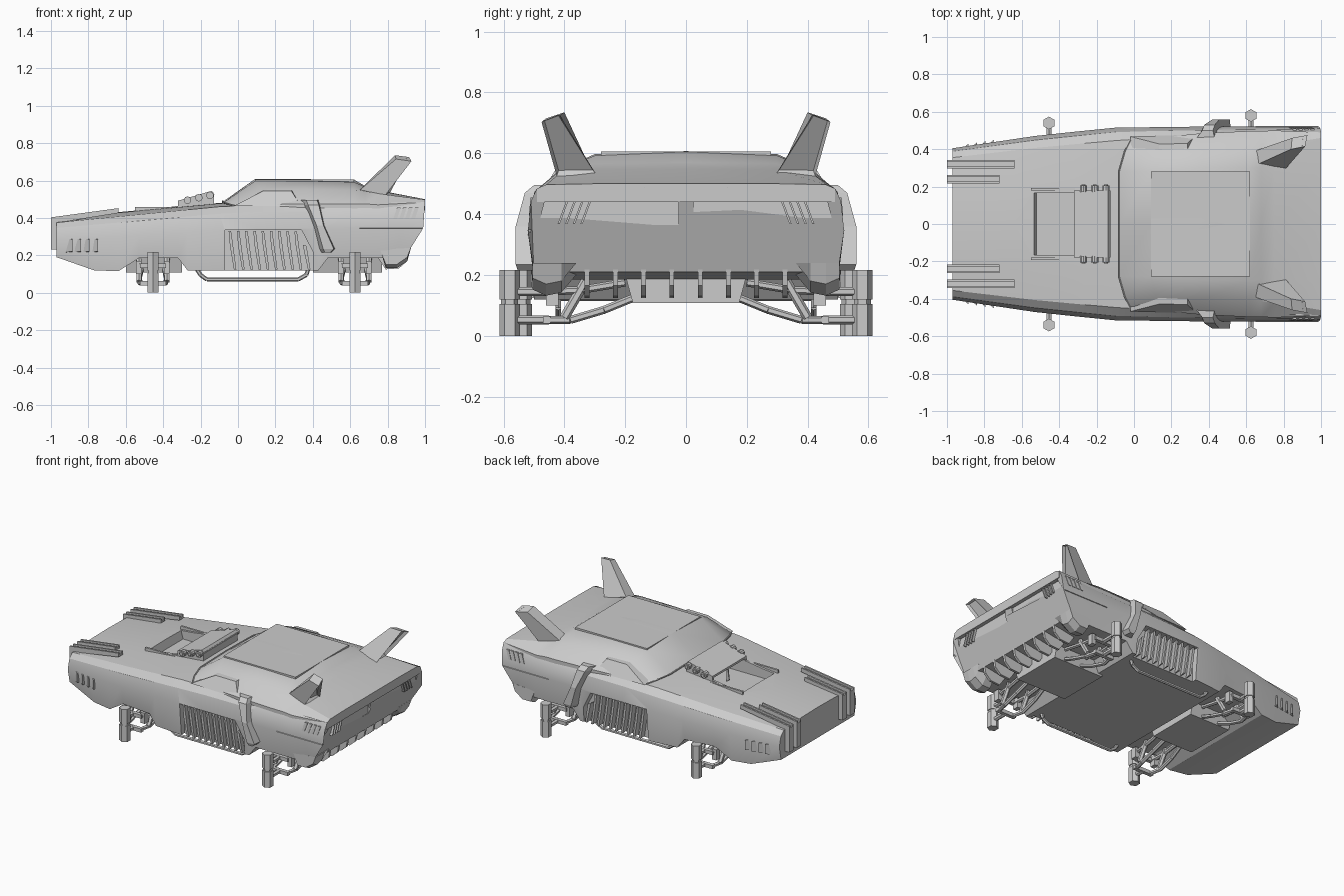
import bpy, bmesh, math
from mathutils import Vector

if "Cube" in bpy.data.objects:
    bpy.data.objects.remove(bpy.data.objects["Cube"])


def finish(name, bm, smooth=False):
    bmesh.ops.recalc_face_normals(bm, faces=bm.faces)
    me = bpy.data.meshes.new(name)
    bm.to_mesh(me)
    bm.free()
    ob = bpy.data.objects.new(name, me)
    bpy.context.collection.objects.link(ob)
    if smooth:
        bpy.ops.object.select_all(action='DESELECT')
        ob.select_set(True)
        bpy.context.view_layer.objects.active = ob
        bpy.ops.object.shade_smooth_by_angle(angle=math.radians(28))
    return ob


def loft(name, rings, smooth=False):
    bm = bmesh.new()
    vs = [[bm.verts.new(p) for p in r] for r in rings]
    n = len(rings[0])
    for a, b in zip(vs, vs[1:]):
        for i in range(n):
            j = (i + 1) % n
            bm.faces.new((a[i], a[j], b[j], b[i]))
    bm.faces.new(vs[0])
    bm.faces.new(vs[-1])
    return finish(name, bm, smooth)


def hull(name, pts):
    bm = bmesh.new()
    for p in pts:
        bm.verts.new(p)
    bmesh.ops.convex_hull(bm, input=bm.verts)
    return finish(name, bm)


def prism(name, poly, y0, y1):
    return loft(name, [[(x, y, z) for x, z in poly] for y in (y0, y1)])


def box(name, x0, x1, y0, y1, z0, z1):
    return prism(name, [(x0, z0), (x1, z0), (x1, z1), (x0, z1)], y0, y1)


def rod(name, a, b, r, sides=6):
    a, b = Vector(a), Vector(b)
    q = (b - a).to_track_quat('Z', 'Y')
    ring = [q @ Vector((r * math.cos(t), r * math.sin(t), 0))
            for t in (2 * math.pi * (i + .5) / sides for i in range(sides))]
    return loft(name, [[p + v for v in ring] for p in (a, b)])


def path(name, pts, r):
    for a, b in zip(pts, pts[1:]):
        rod(name, a, b, r)


def lerp(keys, x):
    for (a, u), (b, v) in zip(keys, keys[1:]):
        if x <= b:
            return u + (v - u) * (x - a) / (b - a)
    return keys[-1][1]


def cut(target, cutters):
    bpy.context.view_layer.objects.active = target
    for c in cutters:
        m = target.modifiers.new("cut", 'BOOLEAN')
        m.operation, m.solver, m.object = 'DIFFERENCE', 'EXACT', c
        bpy.ops.object.modifier_apply(modifier=m.name)
        bpy.data.objects.remove(c)


WIDTH = [(-.97, .405), (-.5, .475), (-.1, .515), (.3, .52), (1, .52)]
SHOULDER = [(-.97, .355), (-.5, .41), (0, .455), (1, .49)]
SHOULDER_Z = [(-.97, .375), (-.05, .465), (.43, .475), (1, .485)]
TOP = [(-.97, .393), (-.65, .43), (-.05, .485), (.43, .485), (1, .49)]
BELT = [(-.97, .28), (.1, .345), (1, .345)]
BOTTOM = [(-.97, .19), (-.77, .12), (-.64, .115), (-.53, .185), (-.32, .185),
          (-.27, .12), (.43, .12), (.48, .185), (.76, .185), (.9, .21), (1, .21)]

# main body shell
rings = []
for x in (-.97, -.77, -.64, -.53, -.32, -.27, -.1, .1, .3, .43, .48, .76, .86, 1):
    w, s, zs, zb = (lerp(k, x) for k in (WIDTH, SHOULDER, SHOULDER_Z, BELT))
    t, bz = lerp(TOP, x), lerp(BOTTOM, x)
    half = [(s * .5, t - .003), (s, zs), (s + .65 * (w - s), zs - .3 * (zs - zb)),
            (w, zb), (w - .02, bz)]
    sec = [(0, t)] + half + [(0, bz)] + [(-y, z) for y, z in reversed(half)]
    tail = [(0, .905), (.21, .905), (.345, .99), (.485, 1), (1, 1)]
    rings.append([(lerp(tail, z) if x == 1 else x, y, z) for y, z in sec])
body = loft("body_shell", rings, True)

# recesses for the hood scoop, side vents and tail panels
cutters = [hull("cutter", [(x, y, z) for y in (-.165, .165)
                           for x, z in ((-.565, .55), (-.52, .385), (-.15, .385), (-.15, .55))])]
for s in (1, -1):
    cutters.append(prism("cutter", [(-.07, .1), (-.07, .335), (.34, .335), (.4, .22), (.4, .1)],
                         s * .465, s * .6))
    cutters.append(hull("cutter", [(x, s * y, z) for x in (.975, 1.03) for y, z in
                                   ((.025, .365), (.025, .478), (.455, .478), (.485, .365))]))
cut(body, cutters)

# cabin roof flowing into the rear deck
rings = []
for row in ([(-.08, 0, .487), (-.08, .28, .48), (-.05, .39, .472), (-.02, .45, .462)],
            [(.09, 0, .607), (.09, .28, .597), (.12, .39, .553), (.16, .465, .472)],
            [(.36, 0, .607), (.36, .3, .597), (.36, .40, .553), (.36, .485, .475)],
            [(.62, 0, .605), (.62, .3, .592), (.62, .41, .55), (.62, .497, .475)],
            [(.68, 0, .57), (.68, .3, .566), (.68, .415, .542), (.68, .497, .475)],
            [(.75, 0, .548), (.75, .3, .546), (.75, .42, .53), (.75, .5, .47)],
            [(1, 0, .5), (1, .3, .5), (1, .46, .497), (1, .49, .484)]):
    low = [(x, y, .44) for x, y, z in row[::-1]]
    h = row + low
    rings.append(h + [(x, -y, z) for x, y, z in h[::-1] if y > 0])
loft("cabin", rings, True)
box("roof_panel", .09, .62, -.28, .28, .59, .606)

# windscreen base trim
path("windscreen_trim", [(-.02, -.45, .465), (-.05, -.39, .474), (-.082, -.28, .483), (-.082, 0, .489),
                         (-.082, .28, .483), (-.05, .39, .474), (-.02, .45, .465)], .005)

# raised hood scoop with open mouth
prism("scoop_top", [(-.32, .478), (-.32, .492), (-.14, .545), (-.125, .525)], -.18, .18)
box("scoop_back", -.15, -.128, -.18, .18, .43, .53)
prism("scoop_floor_divider", [(-.32, .40), (-.31, .48), (-.30, .48), (-.30, .385)], -.004, .004)

for s in (1, -1):
    prism("scoop_side", [(-.56, .43), (-.32, .465), (-.32, .49), (-.14, .54), (-.128, .46), (-.13, .44)],
          s * .165, s * .18)
    box("scoop_flange", -.55, -.3, s * .18, s * .193, .43, .458)
    for i in range(3):
        x, z = -.27 + .06 * i, .495 + .013 * i
        rod("scoop_pipe", (x, s * .17, z), (x, s * .205, z), .02, 10)
        rod("scoop_pipe_cap", (x, s * .205, z), (x, s * .212, z), .011, 10)

    # hood blades that wrap over the nose
    for y, end in ((.32, -.64), (.24, -.72)):
        tip = lerp([(-1, .403), (-.64, .452)], end)
        base = lerp(TOP, end) - .005
        for dy, wd, dz in ((0, .024, -.012), (-.017, .011, 0), (.017, .011, 0)):
            prism("hood_blade", [(-1, .23), (-1, .403 + dz), (end, tip + dz), (end, base),
                                 (-.96, .375), (-.96, .23)],
                  s * (y + dy - wd / 2), s * (y + dy + wd / 2))

    # nose corner louvres
    for i in range(4):
        x = -.92 + .045 * i
        w = lerp(WIDTH, x) - .012
        hull("nose_louvre", [(x - .01, s * (w - .01), z) for z in (.215, .29)] +
             [(x + .036, s * (w + .03), z) for z in (.222, .285)] +
             [(x + .032, s * (w - .01), z) for z in (.215, .29)])

    # side vent slats
    for i in range(10):
        x = -.05 + .044 * i
        top = .33 if x < .3 else .33 - 1.6 * (x - .3)
        hull("vent_slat", [(x + dx + .028 * k, s * (y - (.012 if k < .5 else 0)), z)
                           for k, y, z in ((0, .522, top), (.25, .522, .25), (1, .508, .125))
                           for dx in (0, .013)] +
             [(x + dx, s * .46, z) for dx, z in ((0, top), (.03, .125))])

    # side strap
    rows = [(.335, .43, .495, .46, .50), (.345, .44, .47, .46, .53), (.39, .465, .36, .48, .56),
            (.425, .52, .235, .48, .56), (.435, .50, .215, .48, .553)]
    loft("side_strap", [[(a, s * i, z), (b, s * i, z), (b - .008, s * o, z), (a + .03, s * o, z)]
                        for a, b, z, i, o in rows])

    # side window block
    loft("side_window", [[(-.02, s * .40, .465), (.13, s * .37, .55), (.29, s * .37, .55), (.335, s * .40, .465)],
                         [(-.02, s * .468, .465), (.135, s * .428, .545), (.285, s * .43, .545),
                          (.335, s * .478, .465)]])

    # rear quarter gills
    for i in range(4):
        x = .83 + .032 * i
        hull("rear_gill", [(x + dx + e, s * y, z) for dx in (0, .02)
                           for e, y, z in ((0, .517, .395), (.02, .511, .455), (0, .48, .395), (.02, .48, .455))])
    hull("belt_line", [(x, s * y, z) for x in (.65, .985) for y, z in ((.51, .35), (.524, .345), (.51, .34))])

    # tail fins with a recessed rear face
    fin = loft("tail_fin", [[(.63, s * .385, .53), (.63, s * .305, .53), (.81, s * .295, .53), (.79, s * .425, .525)],
                            [(.845, s * .46, .715), (.84, s * .40, .735), (.915, s * .415, .725),
                             (.927, s * .475, .703)]])
    bm = bmesh.new()
    bm.from_mesh(fin.data)
    f = max(bm.faces, key=lambda g: g.normal.x - abs(g.normal.z) * .3)
    bmesh.ops.inset_region(bm, faces=[f], thickness=.012, depth=-.02)
    bm.to_mesh(fin.data)
    bm.free()

    # slanted bars in the tail panels
    for i in range(4):
        y = .3 + .025 * i
        hull("tail_bar", [(x, s * (y + e + d), z) for x in (.97, .99) for d in (0, .007)
                          for e, z in ((.04, .368), (0, .475))])

    # rear bumper corners
    loft("rear_corner", [[(.76, s * y, .23), (.925, s * y, .24), (.905, s * y, .17 + k), (.85, s * y, .132 + k),
                          (.79, s * y, .132 + k)] for y, k in ((.36, .07), (.41, .01), (.46, 0), (.505, .02))])

    # sill pipe
    path("sill_pipe", [(-.22, s * .42, .125), (-.2, s * .42, .095), (-.165, s * .42, .07), (.32, s * .42, .07),
                       (.365, s * .42, .095), (.375, s * .42, .125)], .011)

    # hub posts and suspension
    for x, y in ((-.455, .54), (.625, .58)):
        rod("hub_post", (x, s * y, 0), (x, s * y, .105), .034)
        rod("hub_core", (x, s * y, .1), (x, s * y, .125), .028)
        rod("hub_post_upper", (x, s * y, .12), (x, s * y, .217), .034)
        for d in (1, -1):
            path("lower_arm", [(x + d * .06, s * .16, .13), (x + d * .07, s * .27, .085),
                               (x + d * .07, s * .38, .052), (x + d * .055, s * .45, .052)], .013)
            path("upper_arm", [(x + d * .08, s * .2, .175), (x + d * .075, s * .35, .15),
                               (x + d * .065, s * .46, .145)], .013)
            rod("damper", (x + d * .075, s * .4, .06), (x + d * .075, s * .33, .18), .016)
            box("arm_bracket", x + d * .06, x + d * .09, s * .42, s * .46, .10, .17)
        for z in (.052, .145):
            box("arm_yoke", x - .07, x + .07, s * .445, s * .47, z - .012, z + .012)
            rod("hub_axle", (x, s * .45, z), (x, s * y, z), .015)

# central keel between the axles
for a, b in ((-.6, -.3), (.4, .77)):
    loft("axle_keel", [[(x, -.2, .2), (x, -.175, .108), (x, .175, .108), (x, .2, .2)] for x in (a, b)])

# rear diffuser fins
for y in (-.325, -.232, -.14, -.047, .047, .14, .232, .325):
    prism("diffuser_fin", [(.74, .2), (.79, .125), (.86, .13), (.9, .165), (.91, .22)], y - .008, y + .008)
